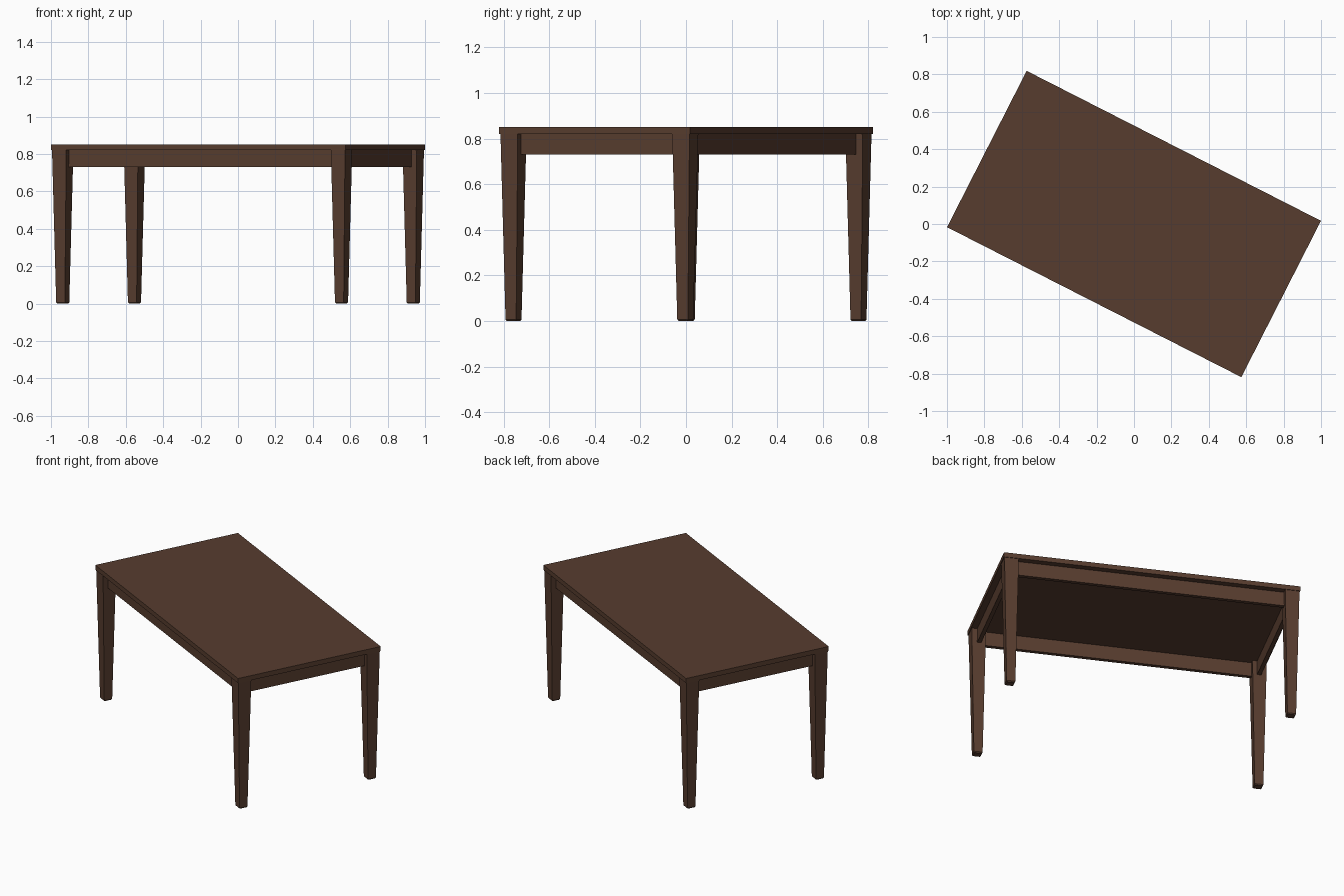
import bpy, bmesh, math
from mathutils import Matrix

if "Cube" in bpy.data.objects:
    bpy.data.objects.remove(bpy.data.objects["Cube"])

ROT = Matrix.Rotation(math.radians(-27), 4, 'Z')   # whole table is turned
L, W = 1.766, 0.938                                # table top size
LEG, FOOT = 0.085, 0.052                           # leg width, top and bottom

wood = bpy.data.materials.new("dark brown wood")
wood.diffuse_color = (0.095, 0.046, 0.028, 1)
wood.use_nodes = True
wood.node_tree.nodes["Principled BSDF"].inputs["Base Color"].default_value = wood.diffuse_color


def finish(name, bm):
    bmesh.ops.recalc_face_normals(bm, faces=bm.faces)
    bm.transform(ROT)
    me = bpy.data.meshes.new(name)
    bm.to_mesh(me)
    bm.free()
    me.materials.append(wood)
    ob = bpy.data.objects.new(name, me)
    bpy.context.collection.objects.link(ob)


def box(name, size, centre):
    bm = bmesh.new()
    bmesh.ops.create_cube(bm, size=1, matrix=Matrix.Translation(centre) @ Matrix.Diagonal((*size, 1)))
    finish(name, bm)


def leg(name, x, y):
    # stacked square sections: chamfered foot, taper, top
    bm = bmesh.new()
    rings = []
    for z, w in ((0, FOOT - 0.01), (0.006, FOOT), (0.82, LEG)):
        h = w / 2
        rings.append([bm.verts.new((x + a * h, y + b * h, z))
                      for a, b in ((-1, -1), (1, -1), (1, 1), (-1, 1))])
    for lo, hi in zip(rings, rings[1:]):
        for i in range(4):
            j = (i + 1) % 4
            bm.faces.new((lo[i], lo[j], hi[j], hi[i]))
    bm.faces.new(rings[0])
    bm.faces.new(rings[-1])
    finish(name, bm)


# table top
box("table_top", (L, W, 0.03), (0, 0, 0.835))

# legs at the corners, almost flush with the top
lx, ly = L / 2 - 0.004 - LEG / 2, W / 2 - 0.004 - LEG / 2
for sx, xn in ((-1, "left"), (1, "right")):
    for sy, yn in ((-1, "front"), (1, "back")):
        leg(f"{yn}_{xn}_leg", sx * lx, sy * ly)

# apron rails, set back from the leg faces
T, BACK = 0.024, 0.037
for s, n in ((-1, "front"), (1, "back")):
    box(f"{n}_apron", (2 * lx - LEG + 0.02, T, 0.09), (0, s * (W / 2 - BACK - T / 2), 0.775))
for s, n in ((-1, "left"), (1, "right")):
    box(f"{n}_apron", (T, 2 * ly - LEG + 0.02, 0.09), (s * (L / 2 - BACK - T / 2), 0, 0.775))
